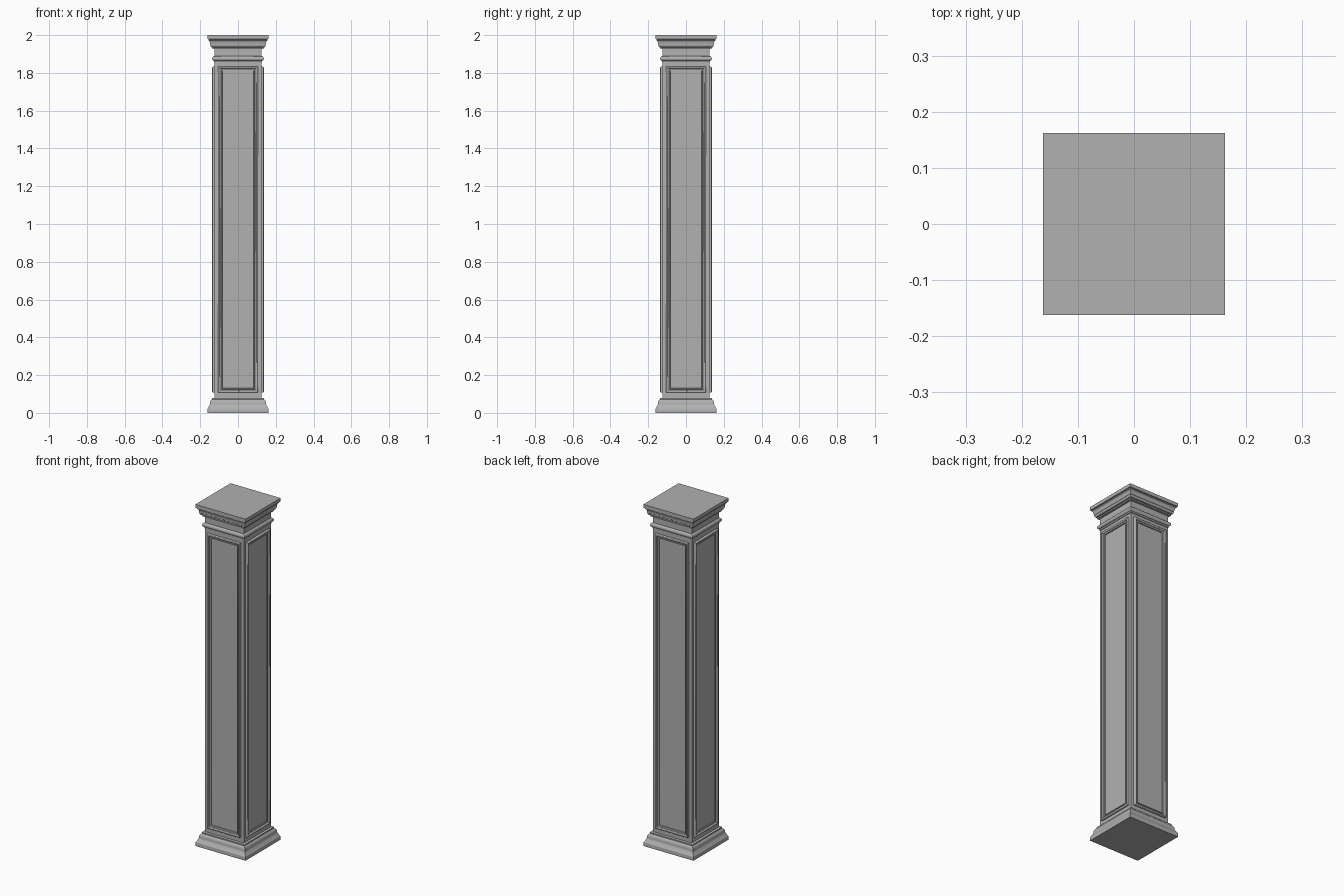
import bpy, bmesh, math
from mathutils import Matrix

if "Cube" in bpy.data.objects:
    bpy.data.objects.remove(bpy.data.objects["Cube"])

# Dark grey stone
stone = bpy.data.materials.new("dark_grey")
stone.diffuse_color = (0.44, 0.44, 0.44, 1.0)
stone.use_nodes = True
stone.node_tree.nodes["Principled BSDF"].inputs["Base Color"].default_value = stone.diffuse_color


def arc(cx, cz, rx, rz, a0, a1, n=6):
    """Points (half width, z) on an elliptical arc, angles in degrees."""
    return [(cx + rx * math.cos(math.radians(a0 + (a1 - a0) * i / n)),
             cz + rz * math.sin(math.radians(a0 + (a1 - a0) * i / n))) for i in range(n + 1)]


def loft(name, rings, closed=False):
    """Skin a list of four-cornered rings; cap the ends unless closed."""
    bm = bmesh.new()
    loops = [[bm.verts.new(p) for p in ring] for ring in rings]
    pairs = list(zip(loops, loops[1:] + loops[:1])) if closed else list(zip(loops, loops[1:]))
    for a, b in pairs:
        for i in range(4):
            j = (i + 1) % 4
            bm.faces.new((a[i], a[j], b[j], b[i]))
    if not closed:
        bm.faces.new(loops[0][::-1])
        bm.faces.new(loops[-1])
    bmesh.ops.recalc_face_normals(bm, faces=bm.faces)
    mesh = bpy.data.meshes.new(name)
    bm.to_mesh(mesh)
    bm.free()
    mesh.materials.append(stone)
    obj = bpy.data.objects.new(name, mesh)
    bpy.context.collection.objects.link(obj)
    bpy.ops.object.select_all(action='DESELECT')
    obj.select_set(True)
    bpy.context.view_layer.objects.active = obj
    bpy.ops.object.shade_smooth_by_angle(angle=math.radians(40))
    return obj


def square_turn(name, profile):
    return loft(name, [[(-r, -r, z), (r, -r, z), (r, r, z), (-r, r, z)] for r, z in profile])


S = 0.125  # shaft half width

# Shaft
square_turn("shaft", [(S, 0.07), (S, 1.94)])

# Base: plinth flowing into a cove and round, with a top fillet
base = [(0.162, 0.0), (0.162, 0.018)]
base += arc(0.155, 0.018, 0.007, 0.009, 20, 60, 3)
base += arc(0.164, 0.050, 0.015, 0.020, 230, 180, 5)
base += arc(0.136, 0.050, 0.013, 0.020, 0, 70)
base += [(0.138, 0.071), (0.138, 0.078), (S, 0.080)]
square_turn("base_moulding", base)

# Neck bead with a fillet below it
neck = [(S, 1.854), (0.128, 1.855), (0.128, 1.863)]
neck += arc(0.125, 1.876, 0.012, 0.013, -75, 90, 8)
square_turn("neck_bead", neck)

# Capital: fillet, ogee, top slab
cap = [(S, 1.926), (0.136, 1.927), (0.136, 1.934), (0.142, 1.936)]
cap += arc(0.138, 1.949, 0.009, 0.012, -50, 0)
cap += arc(0.158, 1.950, 0.010, 0.024, 180, 100)
cap += [(0.157, 1.978), (0.162, 1.980), (0.162, 2.0)]
square_turn("capital", cap)

# Panel frame section: (inset from outer edge, height above shaft face)
section = [(0.0, -0.002), (0.0, 0.006)]
section += arc(0.006, 0.006, 0.006, 0.006, 150, 0, 5)
section += [(0.013, 0.004), (0.018, 0.003), (0.019, 0.006), (0.023, 0.006), (0.024, -0.002)]

# Mitred panel frames on all four faces
for side, k in (("front", 0), ("right", 1), ("back", 2), ("left", 3)):
    rings = []
    for d, h in section:
        w, y, lo, hi = 0.107 - d, -S - h, 0.107 + d, 1.833 - d
        rings.append([(-w, y, lo), (w, y, lo), (w, y, hi), (-w, y, hi)])
    frame = loft(side + "_panel_frame", rings, closed=True)
    frame.data.transform(Matrix.Rotation(k * math.pi / 2, 4, 'Z'))
